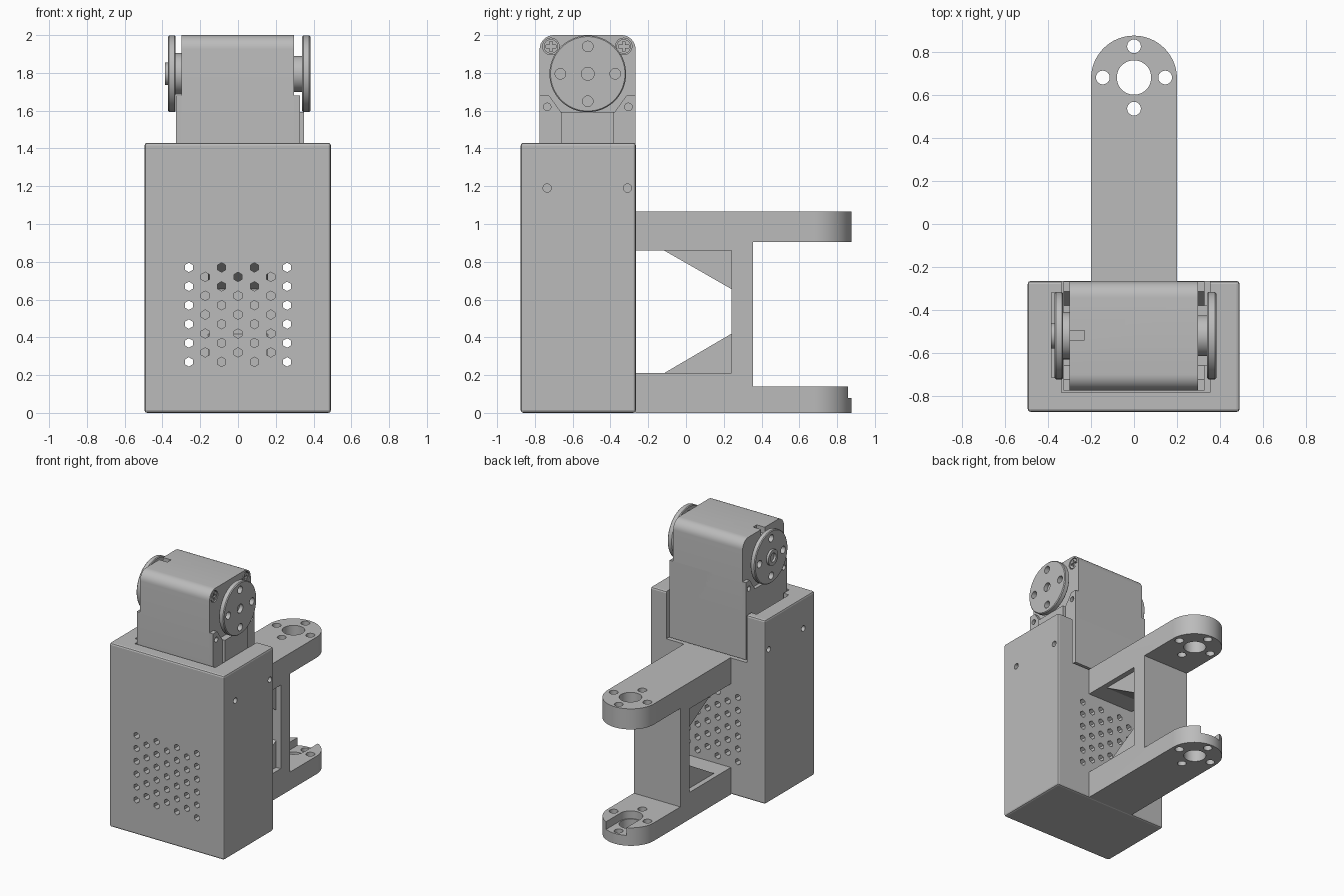
import bpy, bmesh
from math import cos, sin, pi, radians

cube = bpy.data.objects.get("Cube")
if cube:
    bpy.data.objects.remove(cube, do_unlink=True)

grey = bpy.data.materials.new("plain grey")
grey.use_nodes = True
COLOUR = (0.5, 0.5, 0.5, 1)
grey.diffuse_color = COLOUR
grey.node_tree.nodes["Principled BSDF"].inputs["Base Color"].default_value = COLOUR


def arc(cu, cv, r, start=0, end=360, n=48):
    """Outline points on an arc; a full circle leaves out the repeated end."""
    full = end - start == 360
    steps = n if full else n + 1
    angles = [radians(start + (end - start) * i / n) for i in range(steps)]
    return [(cu + r * cos(a), cv + r * sin(a)) for a in angles]


def rect(u0, u1, v0, v1):
    return [(u0, v0), (u1, v0), (u1, v1), (u0, v1)]


def prism(name, axis, a, b, *outlines):
    """Extrude outlines along an axis from a to b."""
    place = {"x": lambda u, v, w: (w, u, v),
             "y": lambda u, v, w: (u, w, v),
             "z": lambda u, v, w: (u, v, w)}[axis]
    bm = bmesh.new()
    for pts in outlines:
        low = [bm.verts.new(place(u, v, a)) for u, v in pts]
        high = [bm.verts.new(place(u, v, b)) for u, v in pts]
        bm.faces.new(low)
        bm.faces.new(high)
        for i in range(len(pts)):
            j = (i + 1) % len(pts)
            bm.faces.new((low[i], low[j], high[j], high[i]))
    bmesh.ops.recalc_face_normals(bm, faces=bm.faces)
    mesh = bpy.data.meshes.new(name)
    bm.to_mesh(mesh)
    bm.free()
    mesh.materials.append(grey)
    ob = bpy.data.objects.new(name, mesh)
    bpy.context.collection.objects.link(ob)
    return ob


def apply(ob, mod):
    bpy.context.view_layer.objects.active = ob
    bpy.ops.object.modifier_apply(modifier=mod.name)


def boolean(ob, tool, operation="DIFFERENCE"):
    mod = ob.modifiers.new("cut", "BOOLEAN")
    mod.operation, mod.object, mod.solver = operation, tool, "EXACT"
    apply(ob, mod)
    bpy.data.objects.remove(tool, do_unlink=True)


def cut(ob, axis, a, b, *outlines):
    boolean(ob, prism("cutter", axis, a, b, *outlines))


def bevel(ob, width, segments):
    mod = ob.modifiers.new("bevel", "BEVEL")
    mod.width, mod.segments, mod.limit_method = width, segments, "ANGLE"
    apply(ob, mod)


FRONT, BACK = -0.875, -0.265
SERVO_FRONT, SERVO_BACK = -0.775, -0.267
HORN_Y, HORN_Z = -0.52, 1.795

# Hollow housing with a servo bay open at the top and back
body = prism("housing", "z", 0, 1.43, rect(-0.495, 0.492, FRONT, BACK))
bevel(body, 0.014, 2)
cut(body, "z", 0.06, 1.0, rect(-0.435, 0.435, FRONT + 0.06, BACK - 0.06))
cut(body, "z", 1.062, 1.6, rect(-0.338, 0.355, SERVO_FRONT - 0.01, -0.1))
cut(body, "z", 1.3, 1.6, rect(-0.385, -0.33, -0.715, -0.32))

# Staggered hexagonal vents through front and back
vents = []
for col in range(-3, 4):
    odd = col % 2
    for row in range(6 if odd else 5):
        vents.append(arc(col * 0.0867, (0.27 if odd else 0.32) + row * 0.1, 0.025,
                         30, 390, 6))
cut(body, "y", -1, 0, *vents)

# Fixing holes in both sides
for a, b in ((-0.6, -0.42), (0.42, 0.6)):
    cut(body, "x", a, b, *[arc(y, 1.19, 0.022, n=16) for y in (-0.735, -0.31)])

# Rear bracket: side profile trimmed by a rounded plan
side = [(-0.268, 0), (0.9, 0), (0.9, 0.14), (0.355, 0.14), (0.355, 0.905), (0.9, 0.905),
        (0.9, 1.065), (-0.268, 1.065), (-0.268, 0.86), (0.24, 0.86), (0.24, 0.21),
        (-0.268, 0.21)]
bracket = prism("rear_bracket", "x", -0.3, 0.3, side)
plan = [(-0.2, -0.4), (0.2, -0.4)] + arc(0, 0.677, 0.2, 0, 180, 32)
boolean(bracket, prism("plan", "z", -0.5, 1.5, plan), "INTERSECT")

# Pivot and screw holes, and the keyhole recess in the lower arm
small = [arc(0.145 * cos(k * pi / 2), 0.682 + 0.145 * sin(k * pi / 2), 0.032, n=24)
         for k in range(4)]
cut(bracket, "z", 0.08, 0.3, [(0.087, 1), (-0.087, 1)] + arc(0, 0.682, 0.087, 180, 360, 24))
cut(bracket, "z", -0.5, 1.5, arc(0, 0.682, 0.08), *small)

# Gussets between arms and web
for name, z, tip in (("upper_gusset", 0.862, 0.655), ("lower_gusset", 0.208, 0.42)):
    prism(name, "x", -0.16, 0.16, [(-0.12, z), (0.242, z), (0.242, tip)])

# Servo head with rounded upper edges
r = 0.075
head_side = [(SERVO_FRONT, 1.4), (SERVO_BACK, 1.4)]
head_side += arc(SERVO_BACK - r, 2 - r, r, 0, 90, 8)
head_side += arc(SERVO_FRONT + r, 2 - r, r, 90, 180, 8)
head = prism("servo_head", "x", -0.3, 0.297, head_side)
cut(head, "z", 1.95, 2.1, rect(-0.4, -0.23, -0.54, -0.495))

# Corner screws with cross recesses
for y in (-0.715, -0.33):
    cut(head, "x", 0.27, 0.4, arc(y, 1.94, 0.044, n=24))
    screw = prism("corner_screw", "x", 0.26, 0.294, arc(y, 1.94, 0.038, n=24))
    cut(screw, "x", 0.28, 0.4, rect(y - 0.027, y + 0.027, 1.933, 1.947))
    cut(screw, "x", 0.28, 0.4, rect(y - 0.007, y + 0.007, 1.913, 1.967))

# Servo base with raised screw ears
base_side = [(SERVO_FRONT, 1.08), (SERVO_FRONT, 1.68), (-0.725, 1.68), (-0.66, 1.59),
             (-0.38, 1.59), (-0.315, 1.68), (SERVO_BACK, 1.68), (SERVO_BACK, 1.08)]
base = prism("servo_base", "x", -0.328, 0.328, base_side)
for a, b in ((-0.4, -0.305), (0.305, 0.4)):
    cut(base, "x", a, b, *[arc(y, 1.62, 0.02, n=16) for y in (-0.735, -0.305)])
prism("servo_side_plate", "x", 0.32, 0.35, rect(-0.66, -0.38, 1.1, 1.592))

# Servo horns: slotted disc, hub and centre screw on each side
for side_name, s, inner, outer, hub_r in (("left", 1, 0.34, 0.383, 0.095),
                                          ("right", -1, 0.33, 0.37, 0.11)):
    centre = arc(HORN_Y, HORN_Z, 0.034, n=24)
    prism(side_name + "_hub", "x", s * 0.28, s * (inner + 0.005),
          arc(HORN_Y, HORN_Z, hub_r))
    horn = prism(side_name + "_horn", "x", s * inner, s * outer,
                 arc(HORN_Y, HORN_Z, 0.203, n=64))
    bevel(horn, 0.006, 1)
    holes = [arc(HORN_Y + 0.145 * cos(k * pi / 2), HORN_Z + 0.145 * sin(k * pi / 2),
                 0.028, n=24) for k in range(4)]
    cut(horn, "x", s * 0.31, s * 0.42, *holes)
    if s > 0:
        cut(horn, "x", outer - 0.03, outer + 0.03, centre)
    else:
        boss = prism("right_horn_boss", "x", -0.36, -0.387, arc(HORN_Y, HORN_Z, 0.06))
        cut(boss, "x", -0.37, -0.4, centre)

# Smooth only the curved surfaces
bpy.ops.object.select_all(action="DESELECT")
for ob in bpy.context.collection.objects:
    if ob.type == "MESH" and ob.data.materials and ob.data.materials[0] == grey:
        ob.select_set(True)
        bpy.context.view_layer.objects.active = ob
bpy.ops.object.shade_smooth_by_angle(angle=radians(16))
